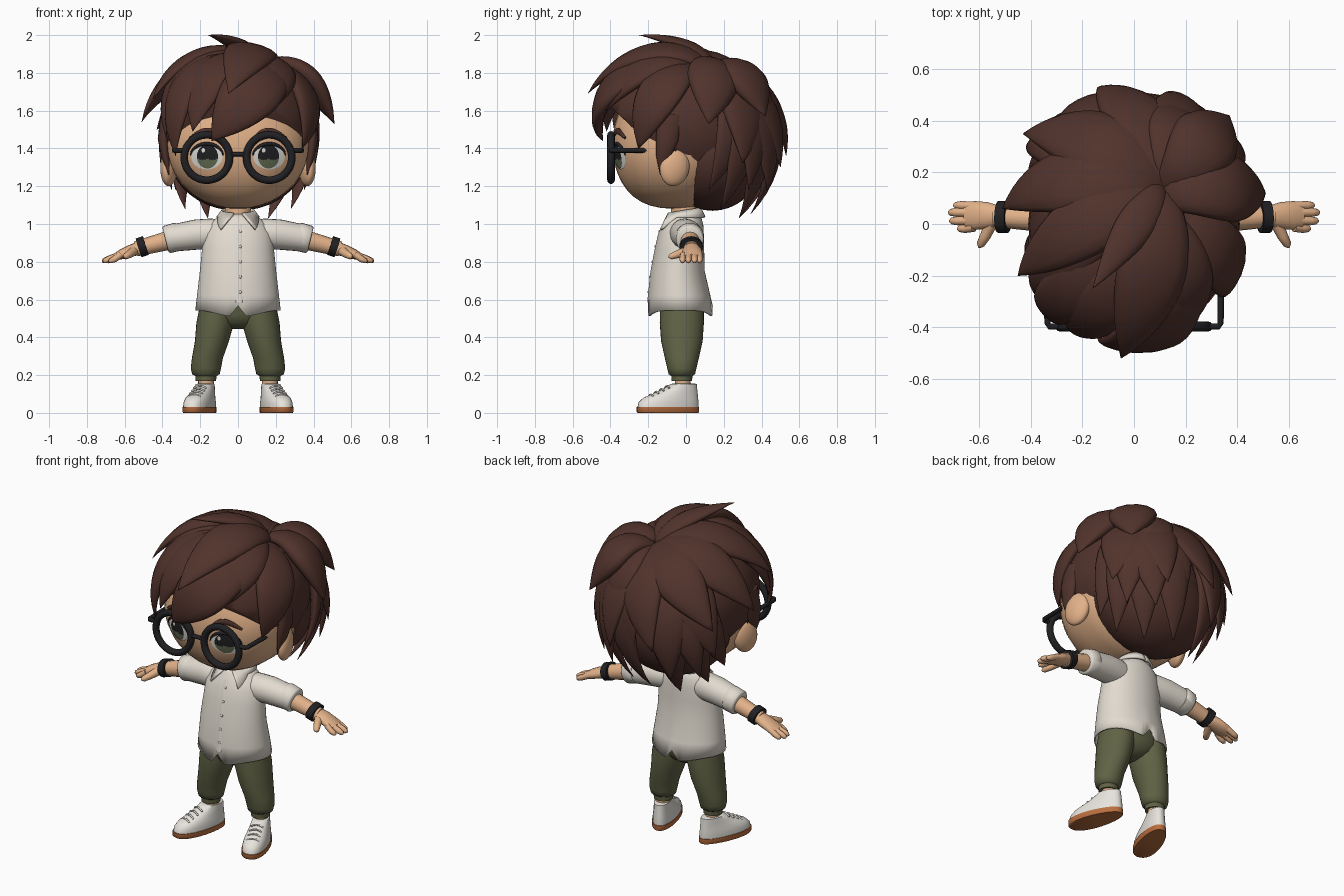
import bpy, bmesh
from math import sin, cos, pi, radians, exp
from mathutils import Vector, Matrix

old = bpy.data.objects.get("Cube")
if old:
    bpy.data.objects.remove(old)


def material(name, *rgb):
    m = bpy.data.materials.new(name)
    m.use_nodes = True
    m.diffuse_color = (*rgb, 1)
    m.node_tree.nodes["Principled BSDF"].inputs["Base Color"].default_value = (*rgb, 1)
    return m


HAIR = material("hair_brown", .083, .033, .025)
SKIN = material("skin", .76, .44, .25)
CLOTH = material("shirt_cream", .76, .71, .63)
PANTS = material("trouser_olive", .118, .124, .06)
BLACK = material("black", .015, .015, .017)
WHITE = material("eye_white", .78, .76, .70)
IRIS = material("iris_green", .13, .16, .09)
SOLE = material("sole_orange", .50, .16, .05)
SHOE = material("shoe_white", .80, .77, .72)
SIDES = (("left", 1), ("right", -1))


def finish(obj, mat, sharp=50):
    obj.data.materials.append(mat)
    for p in obj.data.polygons:
        p.use_smooth = True
    obj.data.set_sharp_from_angle(angle=radians(sharp))
    return obj


def loft(name, rings, mat, cap_start=True, cap_end=True, closed=True, sharp=50):
    bm = bmesh.new()
    rows = [[bm.verts.new(p) for p in ring] for ring in rings]
    n = len(rows[0])
    for a, b in zip(rows, rows[1:]):
        for i in range(n if closed else n - 1):
            j = (i + 1) % n
            bm.faces.new((a[i], a[j], b[j], b[i]))
    if cap_start:
        bm.faces.new(rows[0])
    if cap_end:
        bm.faces.new(rows[-1])
    bmesh.ops.recalc_face_normals(bm, faces=bm.faces)
    mesh = bpy.data.meshes.new(name)
    bm.to_mesh(mesh)
    bm.free()
    obj = bpy.data.objects.new(name, mesh)
    bpy.context.collection.objects.link(obj)
    return finish(obj, mat, sharp)


def tube(name, pts, radii, mat, ref=(0, 1, 0), n=16):
    pts = [Vector(p) for p in pts]
    rings = []
    for i, p in enumerate(pts):
        t = (pts[min(i + 1, len(pts) - 1)] - pts[max(i - 1, 0)]).normalized()
        u = Vector(ref)
        u = (u - t * u.dot(t)).normalized()
        v = t.cross(u)
        r = radii[i] if isinstance(radii, list) else radii
        ru, rv = r if isinstance(r, tuple) else (r, r)
        rings.append([p + u * ru * cos(2 * pi * k / n) + v * rv * sin(2 * pi * k / n) for k in range(n)])
    return loft(name, rings, mat)


def ellipse(z, cx, cy, rx, ry, n=32):
    return [Vector((cx + rx * sin(2 * pi * k / n), cy - ry * cos(2 * pi * k / n), z)) for k in range(n)]


def solidify(obj, t):
    m = obj.modifiers.new("thickness", "SOLIDIFY")
    m.thickness = t
    m.offset = 0


def ball(name, loc, scale, mat, rot=(0, 0, 0)):
    bpy.ops.mesh.primitive_uv_sphere_add(segments=32, ring_count=20, location=loc, rotation=rot)
    obj = bpy.context.object
    obj.name = name
    obj.scale = scale
    return finish(obj, mat)


# Head: rounded ellipsoid with a flattened face
def face_y(x, z):
    return -.03 - .36 * max(0, 1 - (x / .38) ** 2 - ((z - 1.42) / .34) ** 2) ** .35


head = ball("head", (0, 0, 0), (1, 1, 1), SKIN)
for v in head.data.vertices:
    x, y, z = v.co
    v.co = (x * .38, -.03 + (.3 * y if y > 0 else -.36 * abs(y) ** .7), 1.42 + z * .34)
tube("neck", [(0, -.01, .97), (0, -.01, 1.15)], .07, SKIN, n=24)


# Eyes, lashes and brows laid on the face
def decal(name, cx, cz, rx, rz, lift, mat):
    rings = []
    for f in (.02, .2, .4, .6, .8, 1):
        pts = [(cx + f * rx * cos(2 * pi * k / 32), cz + f * rz * sin(2 * pi * k / 32)) for k in range(32)]
        rings.append([Vector((x, face_y(x, z) - lift, z)) for x, z in pts])
    obj = loft(name, rings, mat, cap_end=False)
    if sum(p.normal.y for p in obj.data.polygons) > 0:
        obj.data.flip_normals()
    return obj


for side, s in SIDES:
    decal(side + "_eye", s * .165, 1.355, .083, .066, .003, WHITE)
    iris = decal(side + "_iris", s * .162, 1.357, .056, .063, .006, BLACK)
    iris.data.materials.append(IRIS)
    for p in iris.data.polygons:
        p.material_index = int(p.center.z < 1.342)
    decal(side + "_eye_glint", s * .16 - .024, 1.39, .01, .012, .009, WHITE)
    arc = [(s * .165 + .088 * cos(a), 1.355 + .07 * sin(a)) for a in [pi * (.04 + .092 * k) for k in range(11)]]
    tube(side + "_lash", [(x, face_y(x, z) - .003, z) for x, z in arc],
         [.003 + .007 * sin(pi * k / 10) for k in range(11)], BLACK, n=8)
    brow = [(s * (.09 + .0165 * k), 1.455 + .038 * sin(pi * (k / 10) ** .8)) for k in range(11)]
    tube(side + "_brow", [(x, face_y(x, z) - .002, z) for x, z in brow],
         [(.008, .004 + .014 * sin(pi * (k + .5) / 11)) for k in range(11)], HAIR, n=10)
    ball(side + "_ear", (s * .365, -.06, 1.3), (.043, .08, .1), SKIN, (radians(-12), 0, s * radians(15)))
    # Spectacles
    bpy.ops.mesh.primitive_torus_add(location=(s * .165, -.397, 1.352), rotation=(pi / 2, 0, 0),
                                     major_radius=.12, minor_radius=.02, major_segments=48, minor_segments=12)
    bpy.context.object.name = side + "_lens_frame"
    finish(bpy.context.object, BLACK)
    tube(side + "_temple", [(s * .27, -.397, 1.39), (s * .328, -.397, 1.39), (s * .335, -.385, 1.39),
                            (s * .338, -.2, 1.39), (s * .375, -.05, 1.385)], .013, BLACK, (0, 0, 1), 10)
tube("bridge", [(-.05, -.397, 1.355), (-.025, -.4, 1.37), (.025, -.4, 1.37), (.05, -.397, 1.355)],
     .012, BLACK, (0, 0, 1), 10)

# Hair cap, cut open in front of the face and dented at the crown
CENTRE, RADII = Vector((0, 0, 1.53)), Vector((.41, .43, .39))
cap = ball("hair_cap", (0, 0, 0), (1, 1, 1), HAIR)
bm = bmesh.new()
bm.from_mesh(cap.data)
for v in bm.verts:
    v.co = CENTRE + v.co * RADII
    if v.co.z > 1.6:
        v.co.z -= .08 * exp(-((v.co.x - .1) ** 2 + (v.co.y - .14) ** 2) / .02)
bmesh.ops.bisect_plane(bm, geom=bm.verts[:] + bm.edges[:] + bm.faces[:], plane_co=(0, -.4, 1.62),
                       plane_no=(0, .42, .45), clear_inner=True)
bmesh.ops.holes_fill(bm, edges=[e for e in bm.edges if e.is_boundary])
bm.to_mesh(cap.data)
bm.free()
ball("nape_hair", (0, .14, 1.37), (.365, .275, .3), HAIR)


# Locks sweep over the cap from a root to a pointed tip
def lock(name, tip, width, root=(.1, .13, 1.81), bulge=.04, thick=.36, base=.94):
    def unit(p):
        d = Vector(p) - CENTRE
        return Vector([a / b for a, b in zip(d, RADII)])
    a, b = unit(root), unit(tip)
    steps, rings = 18, []
    path, normals = [], []
    for i in range(steps + 1):
        t = i / steps
        d = a.normalized().slerp(b.normalized(), t)
        m = base + (a.length - base) * (1 - t) ** 2.5 + (b.length - base) * t ** 2.5 + bulge * sin(pi * t ** .65)
        path.append(CENTRE + Vector([d[k] * RADII[k] * m for k in range(3)]))
        normals.append(Vector([d[k] / RADII[k] for k in range(3)]).normalized())
    for i, p in enumerate(path):
        t = i / steps
        tan = (path[min(i + 1, steps)] - path[max(i - 1, 0)]).normalized()
        u = tan.cross(normals[i]).normalized()
        v = u.cross(tan)
        w = width * max(.01, (.4 + .6 * sin(pi * min(t, .5))) * (1 - max(0, (t - .45) / .55) ** 1.9))
        rings.append([p + u * w * cos(q) + v * w * thick * sin(q) for q in [2 * pi * k / 14 for k in range(14)]])
    loft(name, rings, HAIR, sharp=80)


lock("crown_lock", (-.16, -.25, 2.0), .075, (.1, .14, 1.83), .05, .4, .97)
lock("front_lock", (-.05, -.52, 1.69), .14, bulge=.07, base=.97)
lock("fringe_main", (-.14, -.44, 1.44), .16, (.2, -.15, 1.81), .1, .3, .97)
lock("fringe_middle", (.16, -.43, 1.59), .13, (.12, .03, 1.84), .06, .36, .97)
lock("fringe_left", (.34, -.25, 1.4), .13, (.15, .03, 1.82), .05, .36, .97)
lock("fringe_right", (-.33, -.33, 1.36), .11, (-.05, -.05, 1.87), .06, .36, 1)
lock("fringe_right_inner", (-.24, -.42, 1.49), .12, (0, -.1, 1.88), .05, .36, .98)
lock("temple_lock_upper", (-.45, -.2, 1.66), .13, base=.97)
lock("temple_lock_lower", (-.51, .06, 1.54), .14, base=.97)
lock("temple_lock_front", (-.38, -.27, 1.46), .11, base=.98)
lock("side_puff", (.51, .12, 1.53), .14, (.13, .1, 1.82), .16, .45)
lock("back_puff", (.37, .42, 1.57), .14, (.13, .15, 1.81), .2, .45)
lock("back_puff_middle", (.16, .47, 1.5), .13, (.12, .15, 1.8), .1)
lock("back_right_lock", (-.43, .35, 1.5), .15)
lock("back_right_small_lock", (-.14, .53, 1.36), .14)
lock("back_middle_lock", (.02, .48, 1.3), .13)
lock("back_left_lock", (.17, .5, 1.3), .14)
for side, s in SIDES:
    tube(side + "_sideburn", [(s * .38, -.08, 1.58), (s * .395, -.1, 1.45), (s * .385, -.12, 1.36), (s * .365, -.135, 1.26)],
         [(.07, .03), (.06, .03), (.04, .022), .003], HAIR)
    for i, (x, y, z, w) in enumerate([(.41, .3, 1.32, .14), (.2, .43, 1.17, .14), (.16, .28, 1.03, .12),
                                      (.28, .18, 1.08, .11), (.35, .12, 1.18, .1), (.33, .33, 1.18, .12)]):
        lock(f"{side}_nape_lock_{i + 1}", (s * x, y, z), w, (s * .1 + .05, .2, 1.8), .03, .36, .96)
lock("nape_lock", (0, .34, 1.05), .13)

# Shirt body with a notched hem, front and back
ROWS = [(.525, .222, .168, -.03), (.62, .213, .16, -.035), (.75, .198, .138, -.043), (.87, .186, .125, -.033),
        (.95, .178, .115, -.025), (1.0, .15, .102, -.015), (1.03, .11, .088, -.01), (1.05, .078, .075, -.01)]
rings = [ellipse(z, 0, cy, rx, ry, 64) for z, rx, ry, cy in ROWS]
for p in rings[0]:
    p.z += .06 * max(0, 1 - abs(p.x) / .045) - .018 * cos(pi * min(1, abs(p.x) / .22))
solidify(loft("shirt", rings, CLOTH, False, False), .008)
tube("placket", [(.006, cy - ry - .002, max(z, .585)) for z, rx, ry, cy in ROWS[:6]],
     (.018, .005), CLOTH, (1, 0, 0), 8)
for i in range(5):
    z = .64 + .08 * i
    a, b = next((a, b) for a, b in zip(ROWS, ROWS[1:]) if a[0] <= z <= b[0])
    f = (z - a[0]) / (b[0] - a[0])
    y = (a[3] - a[2]) * (1 - f) + (b[3] - b[2]) * f
    ball(f"button_{i + 1}", (.012, y - .006, z), (.008, .005, .008), CLOTH)

# Hips
loft("trouser_hips", [ellipse(z, 0, -.02, rx, ry) for z, rx, ry in
                      [(.445, .03, .03), (.455, .07, .06), (.475, .13, .09), (.52, .185, .112), (.6, .19, .115)]], PANTS)

for side, s in SIDES:
    # Collar half, dropping to a point in front
    top, bottom = [], []
    for i in range(19):
        u = i / 18
        a, k = .25 + u * (pi - .25), max(0, 1 - 3 * u)
        top.append(Vector((s * .083 * sin(a), -.01 - .085 * cos(a), 1.07 - .015 * cos(a))))
        b, r = a + .4 * k, .11 + .042 * k
        bottom.append(Vector((s * r * sin(b), -.012 - r * cos(b), 1.035 - .065 * k)))
    solidify(loft(side + "_collar", [top, bottom], CLOTH, False, False, False), .012)
    # Sleeve, arm and wristband
    tube(side + "_sleeve", [(s * .06, -.01, .945), (s * .14, -.005, .948), (s * .22, .005, .944), (s * .37, .02, .922)],
         [.07, .081, .08, .07], CLOTH, n=24)
    tube(side + "_cuff", [(s * .315, .02, .933), (s * .322, .02, .932), (s * .376, .02, .918), (s * .384, .02, .916)],
         [.07, .076, .074, .066], CLOTH, n=24)
    tube(side + "_forearm", [(s * .34, .02, .92), (s * .45, .025, .892), (s * .54, .03, .868)],
         [.052, .046, .04], SKIN)
    tube(side + "_wristband", [(s * .488, .027, .886), (s * .526, .028, .874)], (.062, .052), BLACK, n=24)
    # Hand
    tube(side + "_palm", [(s * .52, .03, .873), (s * .57, .033, .857), (s * .62, .033, .838), (s * .655, .03, .825)],
         [(.04, .035), (.052, .032), (.056, .026), (.045, .016)], SKIN)
    for i, (y, x) in enumerate([(.072, .70), (.045, .72), (.012, .715), (-.018, .685)]):
        tube(f"{side}_finger_{i + 1}", [(s * .62, y * .9 + .004, .838), (s * (x - .03), y, .813),
                                       (s * (x - .008), y, .804), (s * x, y, .801)], [.018, .017, .013, .004], SKIN, n=12)
    tube(side + "_thumb", [(s * .55, .01, .858), (s * .575, -.045, .84), (s * .595, -.08, .828), (s * .6, -.092, .825)],
         [.026, .021, .016, .004], SKIN, (0, 0, 1), 12)
    # Trouser leg gathered at the ankle
    legs = [(.6, .105, .09, .115), (.48, .12, .1, .117), (.38, .138, .09, .11), (.29, .162, .082, .09),
            (.235, .17, .08, .077), (.205, .17, .073, .07), (.195, .17, .056, .056), (.168, .17, .054, .054)]
    loft(side + "_trouser_leg", [ellipse(z, s * cx, -.022, rx, ry) for z, cx, rx, ry in legs], PANTS)
    tube(side + "_ankle", [(s * .168, -.015, .09), (s * .17, -.018, .2)], .042, SKIN)
    # Shoe, toe turned outwards
    turn = Matrix.Rotation(s * radians(19), 3, "Z")
    pivot = Vector((s * .174, -.02, 0))

    def outline(z, y0, y1, w):
        pts = []
        for k in range(32):
            q = 2 * pi * k / 32
            cx, cy = cos(q), sin(q)
            x = w * (1 - .12 * cy) * (1 if cx > 0 else -1) * abs(cx) ** .85
            pts.append(pivot + turn @ Vector((x, (y0 + y1) / 2 + cy * (y1 - y0) / 2 + .02, z)))
        return pts
    loft(side + "_sole", [outline(*r) for r in [(0, -.265, .07, .068), (.006, -.272, .073, .072),
                                               (.032, -.272, .073, .072)]], SOLE)
    loft(side + "_shoe", [outline(*r) for r in
                          [(.03, -.267, .069, .068), (.055, -.262, .069, .068), (.08, -.235, .067, .063),
                           (.1, -.185, .065, .057), (.125, -.125, .062, .051), (.152, -.085, .06, .046),
                           (.155, -.07, .05, .036)]], SHOE)
    for i in range(4):
        y, z = -.195 + .03 * i, .098 + .015 * i
        lace = [pivot + turn @ Vector((x, y + .02, z - 9 * x * x)) for x in (-.036, -.018, 0, .018, .036)]
        tube(f"{side}_lace_{i + 1}", lace, .005, SHOE, (0, 0, 1), 8)
